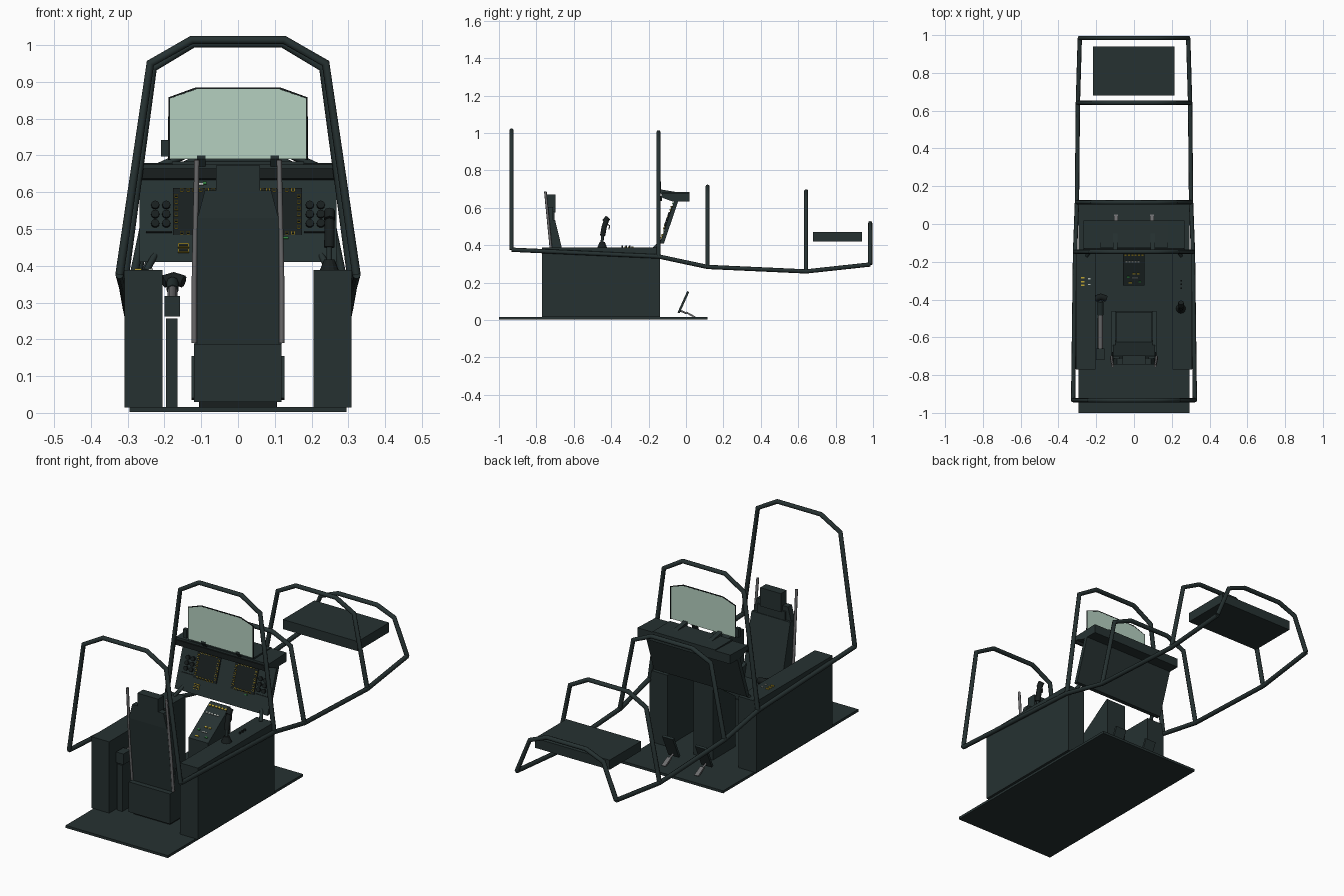
import bpy, bmesh, math
from mathutils import Matrix, Vector

if "Cube" in bpy.data.objects:
    bpy.data.objects.remove(bpy.data.objects["Cube"])


def material(name, rgb):
    m = bpy.data.materials.new(name)
    m.diffuse_color = (*rgb, 1)
    m.use_nodes = True
    m.node_tree.nodes["Principled BSDF"].inputs["Base Color"].default_value = m.diffuse_color
    return m


DARK = material("dark green grey", (0.019, 0.031, 0.031))
BLACK = material("near black", (0.009, 0.013, 0.013))
GREY = material("metal grey", (0.15, 0.15, 0.155))
GLASS = material("pale green glass", (0.46, 0.63, 0.53))
YELLOW = material("marking yellow", (0.50, 0.36, 0.03))
GREEN = material("marking green", (0.03, 0.22, 0.05))
WHITE = material("marking white", (0.45, 0.48, 0.45))


def finish(name, bm, mat):
    bmesh.ops.recalc_face_normals(bm, faces=bm.faces)
    me = bpy.data.meshes.new(name)
    bm.to_mesh(me)
    bm.free()
    me.materials.append(mat)
    ob = bpy.data.objects.new(name, me)
    bpy.context.collection.objects.link(ob)
    return ob


def boxes(name, mat, items):
    """Each item is (centre, size, tilt about x)."""
    bm = bmesh.new()
    for c, s, tilt in items:
        m = Matrix.Translation(c) @ Matrix.Rotation(tilt, 4, 'X') @ Matrix.Diagonal((*s, 1))
        bmesh.ops.create_cube(bm, size=1, matrix=m)
    return finish(name, bm, mat)


def box(name, mat, x0, x1, y0, y1, z0, z1):
    c = ((x0 + x1) / 2, (y0 + y1) / 2, (z0 + z1) / 2)
    return boxes(name, mat, [(c, (x1 - x0, y1 - y0, z1 - z0), 0)])


def prism(name, mat, profile, lo, hi, axis='X'):
    """Extrude a (y,z) profile along x, or an (x,z) profile along y."""
    bm = bmesh.new()
    place = (lambda a, b, t: (t, a, b)) if axis == 'X' else (lambda a, b, t: (a, t, b))
    f = bm.faces.new([bm.verts.new(place(a, b, lo)) for a, b in profile])
    ext = bmesh.ops.extrude_face_region(bm, geom=[f])
    d = Vector(place(0, 0, hi - lo))
    bmesh.ops.translate(bm, vec=d, verts=[v for v in ext['geom'] if isinstance(v, bmesh.types.BMVert)])
    return finish(name, bm, mat)


def tube(name, mat, pts, r):
    cu = bpy.data.curves.new(name, 'CURVE')
    cu.dimensions = '3D'
    cu.bevel_depth, cu.bevel_resolution, cu.use_fill_caps = r, 2, True
    sp = cu.splines.new('POLY')
    sp.points.add(len(pts) - 1)
    for p, co in zip(sp.points, pts):
        p.co = (*co, 1)
    tmp = bpy.data.objects.new(name + "_path", cu)
    bpy.context.collection.objects.link(tmp)
    bpy.context.view_layer.update()
    me = bpy.data.meshes.new_from_object(tmp.evaluated_get(bpy.context.evaluated_depsgraph_get()))
    bpy.data.objects.remove(tmp)
    me.materials.clear()
    me.materials.append(mat)
    ob = bpy.data.objects.new(name, me)
    bpy.context.collection.objects.link(ob)
    return ob


# Floor and side consoles
box("floor", DARK, -.295, .295, -1, .115, .003, .016)
for s, side in ((-1, "left"), (1, "right")):
    x0, x1 = sorted((s * .205, s * .308))
    box(side + "_console", DARK, x0, x1, -.77, -.14, .015, .388)

# Tubular frame: foot x, y, foot z, top z, shoulder height ratio
R = 0.0115
HOOPS = [("rear", .322, -.933, .376, 1.014, .9), ("windscreen", .312, -.147, .340, 1.004, .9),
         ("nose_rear", .302, .115, .284, .713, .89), ("nose_middle", .297, .642, .260, .688, .87),
         ("nose_front", .287, .985, .297, .518, .82)]
for n, x, y, z0, z1, k in HOOPS:
    zs = z0 + (z1 - z0) * k
    half = [(x, z0), (x * .74, zs), (x * .39, z1)]
    pts = [(-a, y, b) for a, b in half] + [(a, y, b) for a, b in reversed(half)]
    tube(n + "_hoop", DARK, pts, R)
for s, side in ((-1, "left"), (1, "right")):
    tube(side + "_rail", DARK, [(s * h[1], h[2], h[3]) for h in HOOPS], R)

# Nose equipment box
box("nose_box", DARK, -.217, .215, .68, .94, .42, .47)

# Instrument panel and coaming
SL = 0.34
TILT = -math.atan(SL)


def panel_y(z):
    return -.14 + (z - .41) * SL


prism("instrument_panel", DARK, [(-.14, .41), (panel_y(.64), .64), (panel_y(.64) + .022, .64), (-.118, .41)],
      -.268, .268)
prism("coaming", DARK, [(-.13, .655), (-.13, .675), (.018, .68), (.018, .633), (-.07, .633)], -.268, .268)
box("coaming_lip", BLACK, -.266, .266, -.136, -.128, .637, .664)
box("centre_hood", DARK, -.18, .18, -.125, .018, .675, .684)
for s, side in ((-1, "left"), (1, "right")):
    tube(side + "_panel_strut", DARK, [(s * .25, -.17, .385), (s * .225, -.125, .43)], .009)

# Screens with a ring of buttons on the panel


def on_panel(x, z, w, h, t=.006):
    return ((x, panel_y(z) - t / 2, z), (w, t, h), TILT)


marks, cores, screens = [], [], []
for cx in (-.11, .107):
    cz, hw = .547, .058
    screens.append(on_panel(cx, cz, .134, .134, .004))
    for i in range(6):
        o = (i - 2.5) * .017
        for dx, dz in ((o, hw), (o, -hw), (hw, o), (-hw, o)):
            marks.append(on_panel(cx + dx, cz + dz, .010, .010, .008))
            cores.append(on_panel(cx + dx, cz + dz, .0065, .0065, .010))
for z in (.441, .455):
    marks.append(on_panel(-.148, z, .03, .011))
    cores.append(on_panel(-.148, z, .024, .006, .008))
boxes("screens", BLACK, screens)
boxes("screen_buttons", YELLOW, marks)
boxes("button_caps", BLACK, cores)
boxes("panel_lights", GREEN, [on_panel(.13, .476, .014, .005), on_panel(-.09, .625, .01, .007)])
boxes("panel_labels", WHITE, [on_panel(-.102, .622, .016, .007)])

# Round gauges either side of the screens
bm = bmesh.new()
for x, z in [(s * a, b) for s in (-1, 1) for a in (.195, .225) for b in (.515, .54, .565)]:
    m = Matrix.Translation((x, panel_y(z) - .004, z)) @ Matrix.Rotation(TILT + math.pi / 2, 4, 'X')
    bmesh.ops.create_cone(bm, cap_ends=True, segments=12, radius1=.011, radius2=.011, depth=.012, matrix=m)
finish("gauges", bm, BLACK)
boxes("panel_seams", BLACK, [on_panel(s * .215, .492, .07, .004, .004) for s in (-1, 1)])

# Head-up display glass, frame and mounts
prism("display_glass", GLASS, [(-.185, .69), (.185, .69), (.185, .855), (.113, .881), (-.113, .881), (-.185, .855)],
      -.143, -.139, 'Y')
edge = [(.187, .688), (.187, .856), (.114, .882)]
tube("glass_frame", BLACK, [(-a, -.141, b) for a, b in edge] + [(a, -.141, b) for a, b in reversed(edge)], .003)
for s in (-1, 1):
    prism("glass_mount", DARK, [(-.145, .69), (-.145, .70), (-.05, .684), (-.05, .675), (-.13, .67)],
          s * .10 - .012, s * .10 + .012)
box("standby_compass", DARK, -.21, -.188, -.155, -.135, .697, .742)

# Centre pedestal with sloping keypad
prism("pedestal", DARK, [(-.325, .015), (-.325, .28), (-.15, .40), (-.14, .40), (-.14, .015)], -.058, .055)
PT = math.atan(.12 / .175)


def on_pedestal(x, y, w, d, t=.006):
    return ((x, y, .28 + (y + .325) * .12 / .175 + .002), (w, d, t), PT)


boxes("pedestal_keys", YELLOW, [on_pedestal(-.045 + i * .018, -.165, .011, .009) for i in range(6)]
      + [on_pedestal(.0 + i * .022, -.262, .014, .006) for i in range(2)] + [on_pedestal(-.02, -.31, .02, .006)])
boxes("pedestal_labels", WHITE, [on_pedestal(-.04 + i * .016, -.2, .010, .007) for i in range(5)]
      + [on_pedestal(.005, -.285, .03, .004)])
boxes("pedestal_lights", GREEN, [on_pedestal(-.03, -.28, .012, .008), on_pedestal(.03, -.305, .014, .006)])
boxes("console_keys", YELLOW, [((-.272, y, .39), (.018, .008, .006), 0) for y in (-.285, -.305, -.325)])
boxes("console_labels", WHITE, [((-.237, y, .39), (.012, .006, .006), 0) for y in (-.29, -.32)])
boxes("console_switches", BLACK, [((.25, y, .391), (.008, .008, .014), 0) for y in (-.30, -.32, -.34)])

# Seat: base, cushion, raked back, headrest
box("seat_base", DARK, -.12, .118, -.73, -.46, .03, .187)
box("seat_plinth", BLACK, -.105, .105, -.71, -.48, .015, .032)
box("seat_cushion", DARK, -.095, .095, -.66, -.465, .185, .225)
prism("seat_back", DARK, [(-.703, .185), (-.742, .535), (-.70, .535), (-.615, .185)], -.112, .112)
prism("seat_shoulders", DARK, [(-.09, .605), (.09, .605), (.11, .53), (-.11, .53)], -.744, -.712, 'Y')
box("back_cushion_top", DARK, -.08, .08, -.72, -.703, .42, .58)
box("headrest", DARK, -.06, .06, -.745, -.697, .575, .672)
for s, side in ((-1, "left"), (1, "right")):
    prism(side + "_seat_bolster", DARK, [(-.70, .185), (-.68, .30), (-.46, .235), (-.46, .185)],
          s * .108 - .01, s * .108 + .01)
    tube(side + "_ejection_rail", GREY, [(s * .119, -.703, .19), (s * .119, -.72, .36), (s * .112, -.752, .688)], .007)

# Throttle beside the seat
box("throttle_post", DARK, -.196, -.164, -.72, -.50, .015, .257)
box("throttle_box", DARK, -.2, -.157, -.72, -.66, .262, .318)
tube("throttle_arm", GREY, [(-.178, -.67, .30), (-.178, -.47, .335)], .013)
tube("throttle_neck", DARK, [(-.178, -.48, .333), (-.178, -.41, .355)], .016)
tube("throttle_grip", BLACK, [(-.203, -.395, .357), (-.175, -.385, .366), (-.148, -.395, .357)], .017)

# Side stick on the right console
bm = bmesh.new()
bmesh.ops.create_cone(bm, cap_ends=True, segments=12, radius1=.026, radius2=.014, depth=.03,
                      matrix=Matrix.Translation((.248, -.448, .402)))
finish("stick_boot", bm, BLACK)
tube("stick_shaft", DARK, [(.248, -.449, .41), (.248, -.445, .47)], .008)
tube("stick_grip", BLACK, [(.248, -.446, .45), (.249, -.437, .50), (.249, -.425, .535)], .014)
tube("stick_head", BLACK, [(.249, -.436, .525), (.249, -.416, .548)], .015)
tube("stick_trigger", GREY, [(.249, -.425, .515), (.249, -.408, .505), (.249, -.412, .485)], .003)

# Rudder pedals
for s, side in ((-1, "left"), (1, "right")):
    x = s * .095
    boxes(side + "_pedal", DARK, [((x, -.014, .095), (.062, .012, .125), -math.atan(.45))])
    boxes(side + "_pedal_link", GREY, [((x, .025, .028), (.022, .055, .009), -.5)])
    tube(side + "_pedal_arm", GREY, [(x, -.03, .05), (x, .005, .035)], .005)
